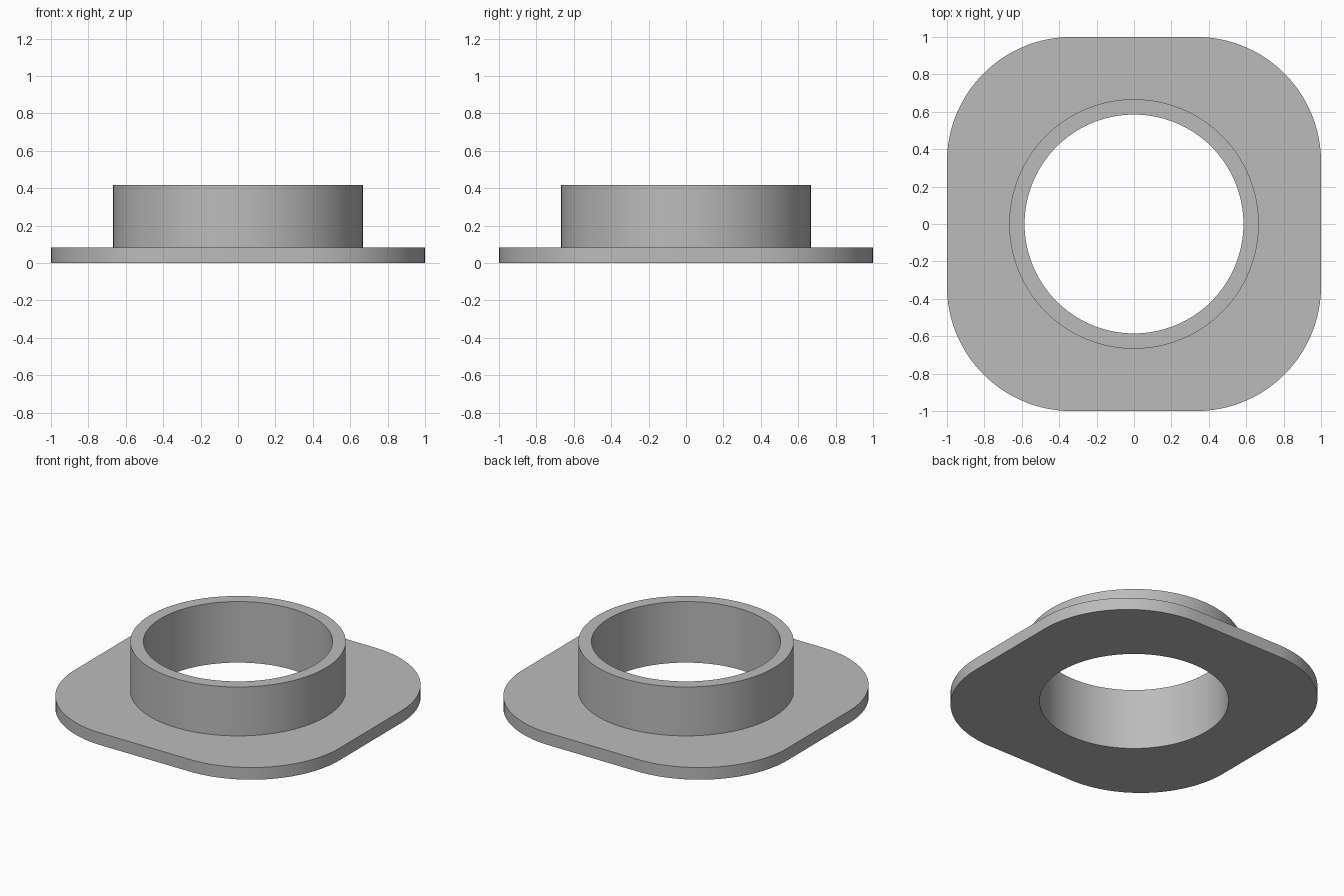
import bpy, bmesh, math

cube = bpy.data.objects.get("Cube")
if cube:
    bpy.data.objects.remove(cube, do_unlink=True)

PLATE_TOP, COLLAR_TOP = 0.083, 0.417
OUTER, BORE = 0.667, 0.585      # collar radii
STEPS = 32                      # segments per quarter turn

grey = bpy.data.materials.new("light grey")
grey.use_nodes = True
grey.diffuse_color = (0.5, 0.5, 0.5, 1)
grey.node_tree.nodes["Principled BSDF"].inputs["Base Color"].default_value = grey.diffuse_color


def loop(radius, z, spread=0):
    """Circle whose four quarters are moved outwards by spread (rounded square)."""
    points = []
    for q in range(4):
        mid = math.pi / 2 * (q + 0.5)
        cx = math.copysign(spread, math.cos(mid))
        cy = math.copysign(spread, math.sin(mid))
        for i in range(STEPS + 1):
            a = math.pi / 2 * (q + i / STEPS)
            points.append((cx + radius * math.cos(a), cy + radius * math.sin(a), z))
    return points


def skin(name, loops):
    """Join successive loops with faces."""
    bm = bmesh.new()
    rings = [[bm.verts.new(p) for p in pts] for pts in loops]
    for low, high in zip(rings, rings[1:]):
        for i in range(len(low)):
            j = (i + 1) % len(low)
            bm.faces.new((low[i], low[j], high[j], high[i]))
    bmesh.ops.remove_doubles(bm, verts=bm.verts, dist=1e-5)
    mesh = bpy.data.meshes.new(name)
    bm.to_mesh(mesh)
    bm.free()
    mesh.materials.append(grey)
    obj = bpy.data.objects.new(name, mesh)
    bpy.context.collection.objects.link(obj)
    bpy.ops.object.select_all(action="DESELECT")
    obj.select_set(True)
    bpy.context.view_layer.objects.active = obj
    bpy.ops.object.shade_smooth_by_angle(angle=math.radians(30))
    return obj


# Rounded square flange: underside, rim, top face up to the collar
spread = 1 - OUTER
skin("flange_plate", [loop(BORE, 0), loop(OUTER, 0, spread),
                      loop(OUTER, PLATE_TOP, spread), loop(OUTER, PLATE_TOP)])

# Collar: outer wall, top rim, bore through the plate
skin("collar", [loop(OUTER, PLATE_TOP), loop(OUTER, COLLAR_TOP),
                loop(BORE, COLLAR_TOP), loop(BORE, 0)])
